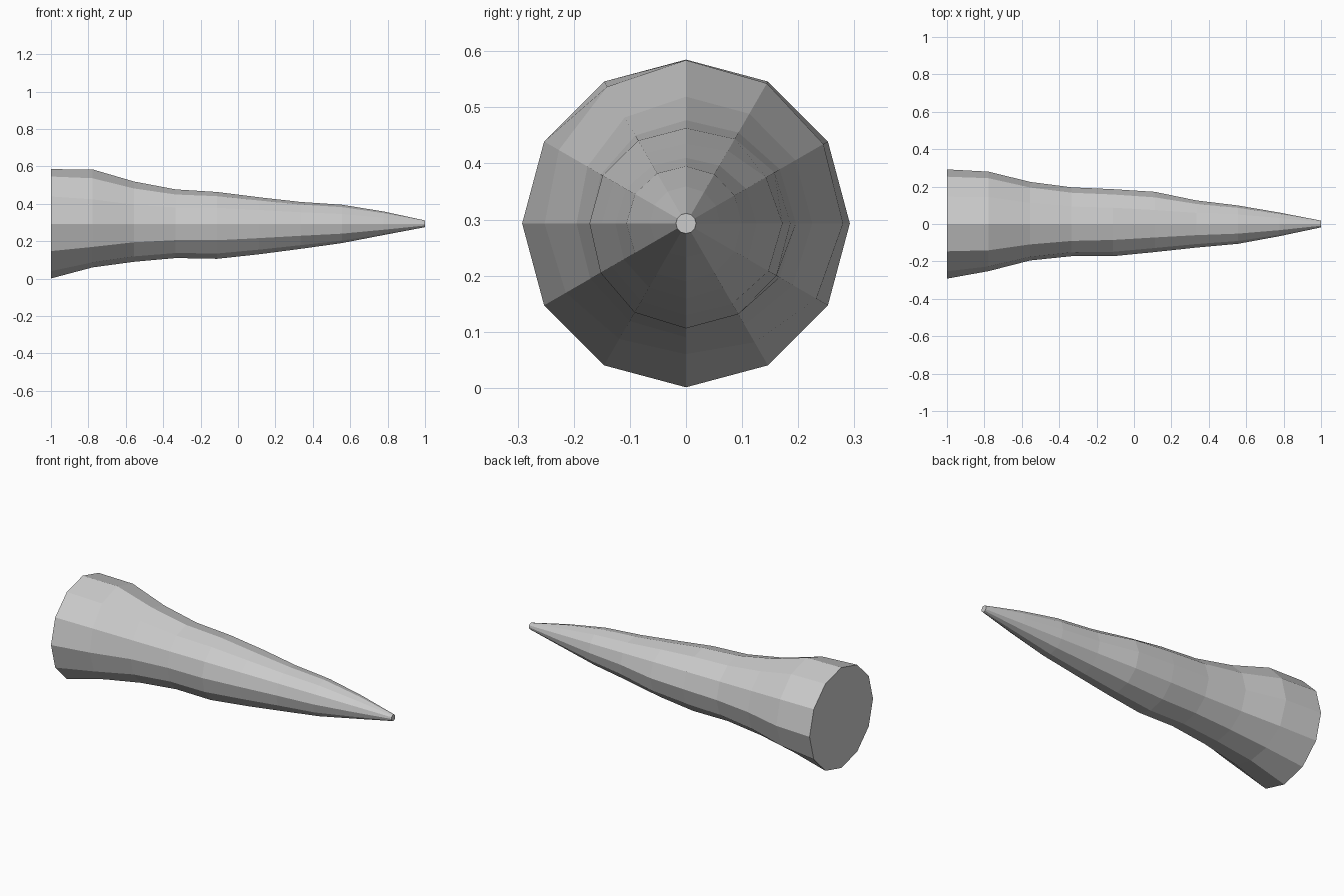
import bpy, bmesh
from math import sin, cos, pi

if "Cube" in bpy.data.objects:
    bpy.data.objects.remove(bpy.data.objects["Cube"])

SIDES = 12
AXIS_Z = 0.293

# ring radii toward top, +y, bottom, -y, evenly spaced along x
RINGS = [
    (.292, .292, .292, .292),
    (.291, .280, .233, .252),
    (.226, .225, .203, .195),
    (.184, .196, .183, .172),
    (.170, .186, .187, .172),
    (.142, .172, .163, .150),
    (.117, .126, .134, .126),
    (.102, .099, .103, .106),
    (.066, .061, .060, .065),
    (.018, .018, .018, .018),
]

bm = bmesh.new()
loops = []
for i, (top, left, bottom, right) in enumerate(RINGS):
    x = -1 + 2 * i / (len(RINGS) - 1)
    ring = []
    for k in range(SIDES):
        c, s = cos(2 * pi * k / SIDES), sin(2 * pi * k / SIDES)
        r = c * c * (top if c > 0 else bottom) + s * s * (left if s > 0 else right)
        ring.append(bm.verts.new((x, r * s, AXIS_Z + r * c)))
    loops.append(ring)

# horn walls
for a, b in zip(loops, loops[1:]):
    for k in range(SIDES):
        n = (k + 1) % SIDES
        bm.faces.new((a[k], a[n], b[n], b[k]))

# flat base and blunt tip
bm.faces.new(loops[0])
bm.faces.new(loops[-1])
bmesh.ops.recalc_face_normals(bm, faces=bm.faces)

mesh = bpy.data.meshes.new("horn_spike")
bm.to_mesh(mesh)
bm.free()
bpy.context.collection.objects.link(bpy.data.objects.new("horn_spike", mesh))
